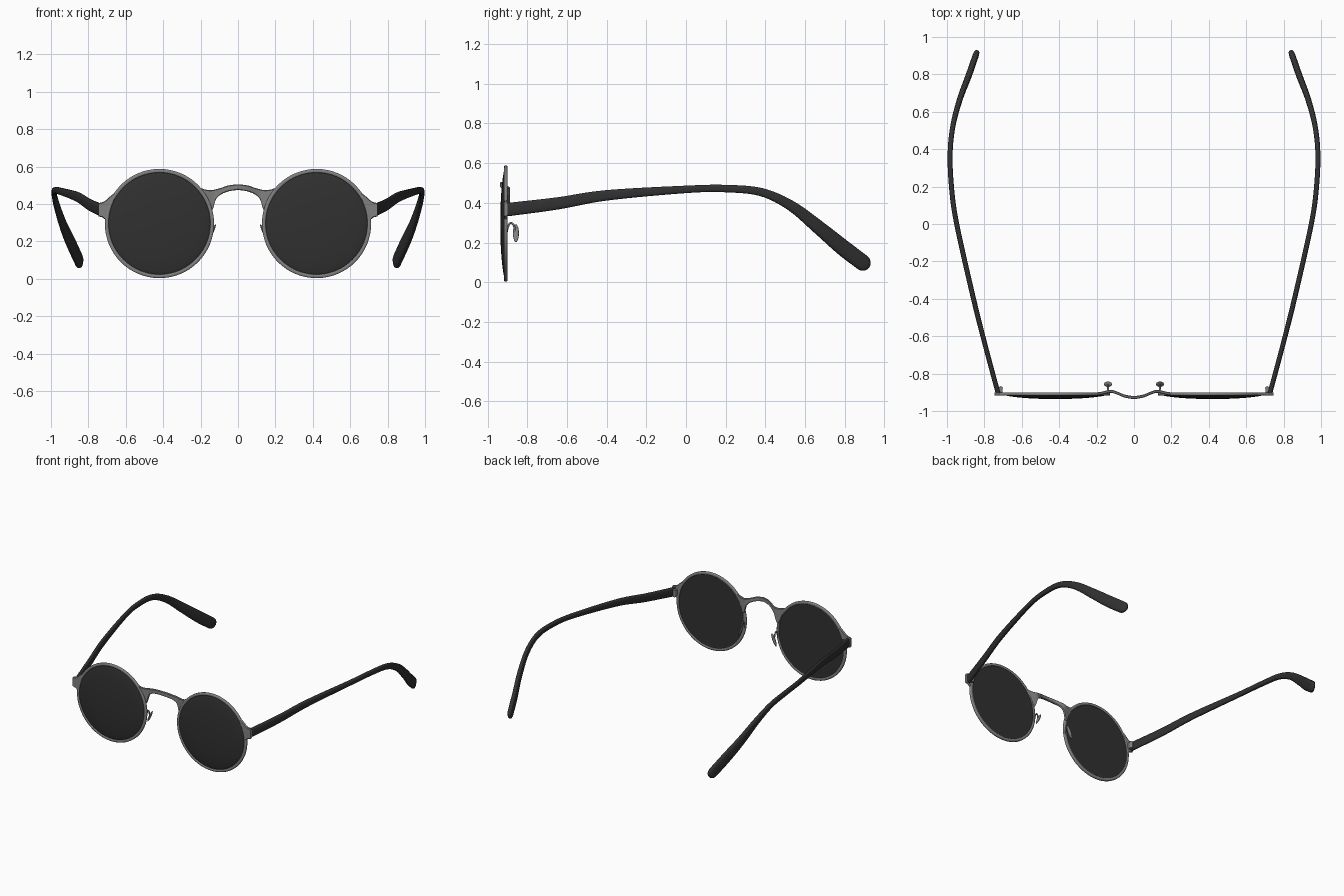
import bpy, bmesh, math
from mathutils import Vector, Matrix

cube = bpy.data.objects.get("Cube")
if cube:
    bpy.data.objects.remove(cube)


def material(name, rgb):
    m = bpy.data.materials.new(name)
    m.use_nodes = True
    m.diffuse_color = (*rgb, 1)
    m.node_tree.nodes["Principled BSDF"].inputs["Base Color"].default_value = (*rgb, 1)
    return m


METAL = material("grey metal", (0.22, 0.22, 0.22))
BLACK = material("black plastic", (0.03, 0.03, 0.03))
TINT = material("dark lens", (0.03, 0.03, 0.03))


def finish(name, bm, mat, side=1, angle=40):
    """Mirror to the given side, fix normals and link as a shaded object."""
    for v in bm.verts:
        v.co.x *= side
    bmesh.ops.recalc_face_normals(bm, faces=bm.faces)
    me = bpy.data.meshes.new(name)
    bm.to_mesh(me)
    bm.free()
    me.materials.append(mat)
    ob = bpy.data.objects.new(name, me)
    bpy.context.collection.objects.link(ob)
    bpy.ops.object.select_all(action="DESELECT")
    ob.select_set(True)
    bpy.context.view_layer.objects.active = ob
    bpy.ops.object.shade_smooth_by_angle(angle=math.radians(angle))
    return ob


def spline(points, steps):
    """Catmull-Rom resampling of points of any dimension."""
    p = [Vector(q) for q in points]
    p = [p[0] * 2 - p[1]] + p + [p[-1] * 2 - p[-2]]
    out = []
    for a, b, c, d in zip(p, p[1:], p[2:], p[3:]):
        for i in range(steps):
            t = i / steps
            out.append((b * 2 + (c - a) * t + (a * 2 - b * 5 + c * 4 - d) * t ** 2
                        + (b * 3 - a - c * 3 + d) * t ** 3) * 0.5)
    return out + [p[-2]]


def loft(bm, rings, closed=False):
    """Skin a series of equal vertex loops; cap the ends unless closed."""
    loops = [[bm.verts.new(c) for c in r] for r in rings]
    n = len(loops[0])
    for a, b in zip(loops, loops[1:] + loops[:1] if closed else loops[1:]):
        for i in range(n):
            j = (i + 1) % n
            bm.faces.new((a[i], a[j], b[j], b[i]))
    if not closed:
        bm.faces.new(loops[0])
        bm.faces.new(loops[-1])


def plate(stations, thick):
    """Thin sheet from stations of x, top z, bottom z and mid y."""
    bm = bmesh.new()
    h, e = thick / 2, thick / 4
    loft(bm, [[(x, y - h, t - e), (x, y - e, t), (x, y + e, t), (x, y + h, t - e),
               (x, y + h, b + e), (x, y + e, b), (x, y - e, b), (x, y - h, b + e)]
              for x, t, b, y in stations])
    return bm


def sweep(stations, sides=16):
    """Rounded section swept along stations of x, y, z, width, height."""
    pos = [Vector(s[:3]) for s in stations]
    rings = []
    for i, s in enumerate(stations):
        d = (pos[min(i + 1, len(pos) - 1)] - pos[max(i - 1, 0)]).normalized()
        across = d.cross(Vector((0, 0, 1))).normalized()
        up = across.cross(d)
        ring = []
        for k in range(sides):
            a = math.tau * (k + 0.5) / sides
            c, n = math.cos(a), math.sin(a)
            ring.append(pos[i] + across * math.copysign(abs(c) ** 0.7, c) * s[3] / 2
                        + up * math.copysign(abs(n) ** 0.7, n) * s[4] / 2)
        rings.append(ring)
    bm = bmesh.new()
    loft(bm, rings)
    return bm


CX, CZ, RIM_Y = 0.42, 0.296, -0.909
SEG = 64


def circle(r, y):
    return [(CX + r * math.cos(math.tau * k / SEG), y,
             CZ + r * math.sin(math.tau * k / SEG)) for k in range(SEG)]


# Bridge, arched up and bowed forward
half = spline([(0, .506, .476, -.929), (.05, .500, .468, -.920), (.09, .487, .452, -.904),
               (.118, .479, .425, -.895), (.134, .476, .375, -.896),
               (.15, .475, .362, -.899), (.18, .479, .430, -.906),
               (.21, .492, .470, -.909)], 4)
left = [(-x, t, b, y) for x, t, b, y in reversed(half[1:])]
finish("bridge", plate(left + [tuple(s) for s in half], 0.016), METAL)

# Temple path: x, y, z, width, height
arm = spline([(.728, -.90, .366, .026, .068), (.795, -.65, .397, .026, .062),
              (.858, -.40, .438, .027, .053), (.948, 0, .468, .027, .038),
              (.976, .20, .472, .027, .038), (.983, .38, .454, .027, .042),
              (.967, .53, .385, .028, .053), (.930, .67, .275, .031, .070),
              (.885, .79, .175, .034, .082), (.850, .89, .099, .034, .082)], 6)
# Rounded tip
end, step = arm[-1], (arm[-1] - arm[-2])
step = step / Vector(step[:3]).length
for k in range(1, 6):
    a = math.pi / 2 * k / 5.2
    s = end + step * 0.042 * math.sin(a)
    s[3], s[4] = end[3] * math.cos(a) ** 0.6, end[4] * math.cos(a)
    arm.append(s)

for label, side in (("left", 1), ("right", -1)):
    # Rim: chamfered ring
    bm = bmesh.new()
    loft(bm, [circle(r, RIM_Y + y) for r, y in
              ((.272, -.006), (.275, -.009), (.288, -.009), (.292, -.005),
               (.292, .005), (.288, .009), (.275, .009), (.272, .006))], closed=True)
    finish(label + "_rim", bm, METAL, side, 50)

    # Lens: domed front, flat back
    bm = bmesh.new()
    loft(bm, [circle(.274, RIM_Y + .005)]
         + [circle(.274 * math.cos(a), RIM_Y - .004 - .023 * math.sin(a) ** 1.3)
            for a in (math.pi / 2 * k / 12.1 for k in range(13))])
    finish(label + "_lens", bm, TINT, side, 50)

    # End piece joining rim and temple
    finish(label + "_end_piece", plate(
        [(.655, .464, .435, RIM_Y), (.685, .440, .375, RIM_Y), (.703, .422, .310, RIM_Y),
         (.722, .411, .328, RIM_Y), (.746, .405, .334, RIM_Y)], 0.018), METAL, side)

    # Hinge block with pin behind the end piece
    bm = bmesh.new()
    bmesh.ops.create_cube(bm, size=1, matrix=Matrix.Translation((.712, -.889, .366))
                          @ Matrix.Diagonal((.018, .03, .045, 1)))
    bmesh.ops.create_cone(bm, cap_ends=True, segments=12, radius1=.011, radius2=.011,
                          depth=.052, matrix=Matrix.Translation((.712, -.878, .366)))
    finish(label + "_hinge", bm, METAL, side)

    finish(label + "_temple", sweep(arm), BLACK, side)

    # Nose pad: flattened oval leaning toward the nose at the top
    bm = bmesh.new()
    bmesh.ops.create_uvsphere(bm, u_segments=16, v_segments=10, radius=1,
                              matrix=Matrix.Translation((.139, -.857, .247))
                              @ Matrix.Rotation(math.radians(-24), 4, "Y")
                              @ Matrix.Diagonal((.007, .015, .049, 1)))
    finish(label + "_nose_pad", bm, METAL, side, 60)

    # Pad arm: thin looped wire from rim to pad
    wire = spline([(.138, -.905, .245), (.138, -.897, .280), (.138, -.884, .299),
                   (.139, -.868, .287), (.139, -.861, .250)], 4)
    bm = bmesh.new()
    loft(bm, [[Vector(p) + Vector((math.cos(a), 0, 0)) * .005
               + Vector((0, d.z, -d.y)) * math.sin(a) * .005
               for a in (math.tau * k / 8 for k in range(8))]
              for p, d in ((wire[i], (wire[min(i + 1, len(wire) - 1)]
                                      - wire[max(i - 1, 0)]).normalized())
                           for i in range(len(wire)))])
    finish(label + "_pad_arm", bm, METAL, side, 60)
